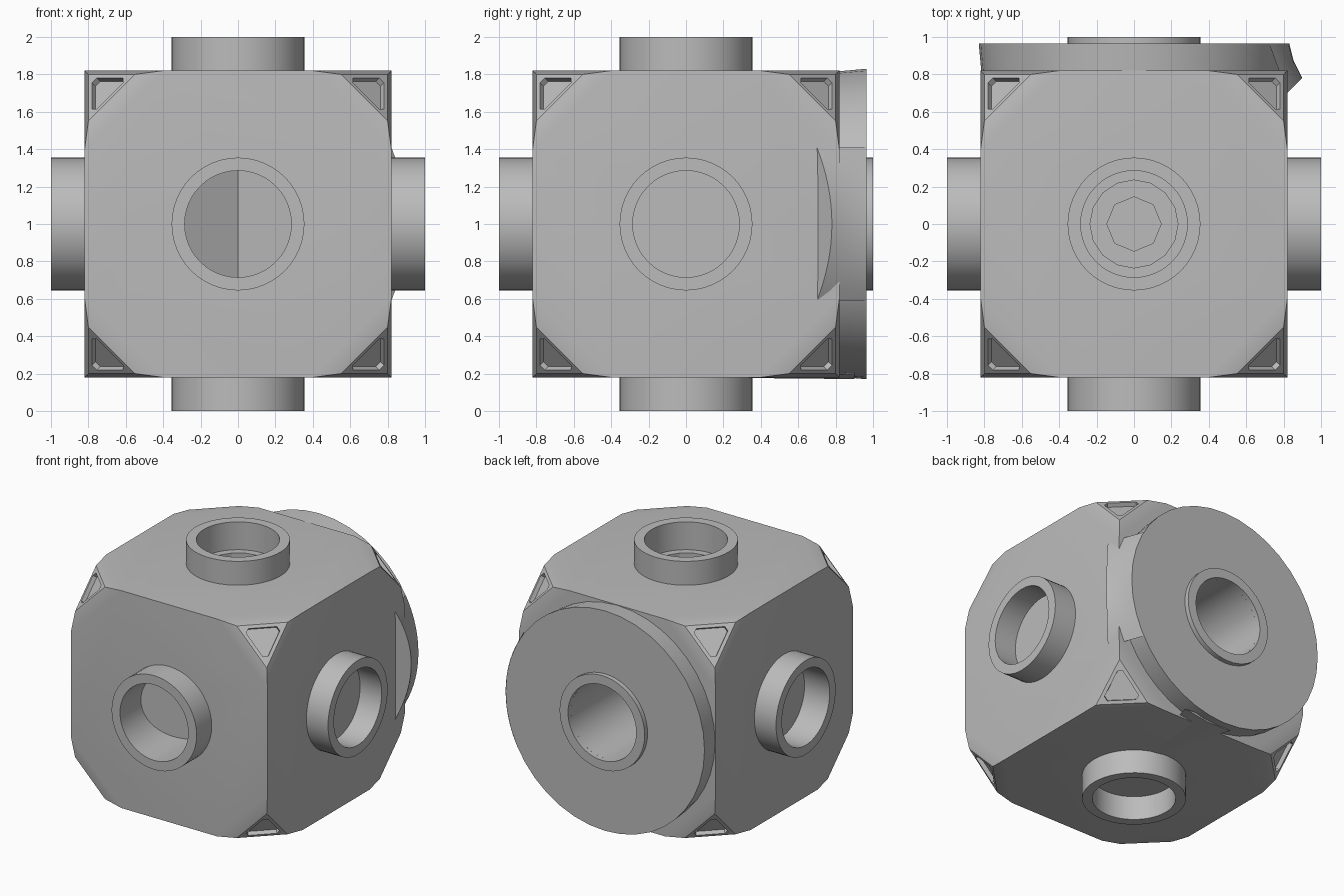
import bpy, bmesh, math
from itertools import product, permutations
from mathutils import Vector, Matrix

if "Cube" in bpy.data.objects:
    bpy.data.objects.remove(bpy.data.objects["Cube"])

grey = bpy.data.materials.new("plain grey")
grey.diffuse_color = (0.5, 0.5, 0.5, 1)
grey.use_nodes = True
grey.node_tree.nodes["Principled BSDF"].inputs["Base Color"].default_value = grey.diffuse_color
CENTRE = Vector((0, 0, 1))
SIDES = {"front": (0, -1, 0), "back": (0, 1, 0), "right": (1, 0, 0),
         "left": (-1, 0, 0), "top": (0, 0, 1), "bottom": (0, 0, -1)}


def finish(bm, name, smooth=True):
    bmesh.ops.recalc_face_normals(bm, faces=bm.faces[:])
    bmesh.ops.translate(bm, verts=bm.verts[:], vec=CENTRE)
    me = bpy.data.meshes.new(name)
    bm.to_mesh(me)
    bm.free()
    me.materials.append(grey)
    ob = bpy.data.objects.new(name, me)
    bpy.context.collection.objects.link(ob)
    if smooth:
        shade(ob)
    return ob


def shade(ob):
    bpy.ops.object.select_all(action='DESELECT')
    ob.select_set(True)
    bpy.context.view_layer.objects.active = ob
    bpy.ops.object.shade_smooth_by_angle(angle=math.radians(20))


def turn(side):
    d = Vector(SIDES[side])
    if side == "bottom":
        return Matrix.Rotation(math.pi, 4, 'X')
    return Vector((0, 0, 1)).rotation_difference(d).to_matrix().to_4x4()


def ring(name, side, r_in, r_out, h0, h1, n=48, r_top=None):
    """Tube with a rectangular section, standing out along one side."""
    bm = bmesh.new()
    prof = [(r_in, h0), (r_out, h0), (r_top or r_out, h1), (r_in, h1)]
    rows = [[bm.verts.new((r * math.cos(2 * math.pi * i / n), r * math.sin(2 * math.pi * i / n), h))
             for r, h in prof] for i in range(n)]
    for i in range(n):
        a, b = rows[i], rows[(i + 1) % n]
        for j in range(4):
            bm.faces.new((a[j], b[j], b[(j + 1) % 4], a[(j + 1) % 4]))
    bm.transform(turn(side))
    return finish(bm, name)


def cut(target, bm):
    """Subtract a closed mesh from the target and drop the cutter."""
    cutter = finish(bm, "cutter", False)
    cutter.hide_render = True
    m = target.modifiers.new("cut", 'BOOLEAN')
    m.operation, m.solver, m.object = 'DIFFERENCE', 'EXACT', cutter
    bpy.context.view_layer.objects.active = target
    bpy.ops.object.modifier_apply(modifier=m.name)
    bpy.data.objects.remove(cutter)


def bore(target, side, r, h0, h1, n=48, groove=0):
    bm = bmesh.new()
    bmesh.ops.create_cone(bm, cap_ends=True, segments=n, radius1=r, radius2=r, depth=h1 - h0)
    bmesh.ops.translate(bm, verts=bm.verts[:], vec=(0, 0, (h0 + h1) / 2))
    if groove:  # floor folded into a V
        bmesh.ops.bisect_plane(bm, geom=bm.verts[:] + bm.edges[:] + bm.faces[:],
                               plane_co=(0, 0, 0), plane_no=(1, 0, 0))
        for v in bm.verts:
            if v.co.z < h0 + 0.01:
                v.co.z += groove * abs(v.co.x)
    bm.transform(turn(side))
    cut(target, bm)


# body: cube whose corners are cut by three shallow facets and one corner facet
bm = bmesh.new()
bmesh.ops.create_cube(bm, size=1.64)
K = 0.154
planes = []
for s in product((-1, 1), repeat=3):
    for a in range(3):
        n = Vector([s[i] * (1 if i == a else K) for i in range(3)])
        planes.append((n, 0.82 + 1.22 * K))
for s in product((-1, 1), repeat=3):
    planes.append((Vector(s), 2.15))
for n, c in planes:
    res = bmesh.ops.bisect_plane(bm, geom=bm.verts[:] + bm.edges[:] + bm.faces[:], dist=1e-5,
                                 plane_co=n * c / n.length_squared, plane_no=n, clear_outer=True)
    edges = [e for e in bm.edges if e.is_boundary]
    if edges:
        bmesh.ops.holes_fill(bm, edges=edges, sides=0)
body = finish(bm, "body", False)

# corner pockets: blunted triangles sunk into the corner facets
for s in product((-1, 1), repeat=3):
    bm = bmesh.new()
    for p in permutations((0.78, 0.755, 0.615)):
        for off in (-0.018, 0.05):
            bm.verts.new([s[i] * (p[i] + off) for i in range(3)])
    bmesh.ops.convex_hull(bm, input=bm.verts[:])
    cut(body, bm)

# plain bores on the front, right and back
bore(body, "front", 0.285, 0.58, 1.0, groove=0.6)
bore(body, "right", 0.285, 0.6, 1.0)
bore(body, "back", 0.285, 0.3, 1.1)
# stepped sockets on the top, bottom and left
for side in ("top", "bottom", "left"):
    bore(body, side, 0.285, 0.79, 1.0)
    bore(body, side, 0.235, 0.72, 0.9, n=16)
    bore(body, side, 0.145, 0.4, 0.9, n=8)
shade(body)

# collars around every opening
for side in SIDES:
    ring(side + "_collar", side, 0.285, 0.355, 0.78, 1.0)

# large back disc
ring("back_disc", "back", 0.285, 0.815, 0.8, 0.965, n=40, r_top=0.83)

# flared lip where the disc runs over the right side
bm = bmesh.new()
N = 16
rows = []
for i in range(N + 1):
    t = 2 * i / N - 1
    z, q = 0.41 * t, 1 - t * t
    rim = math.sqrt(0.83 ** 2 - z * z)
    ridge = Vector((0.82 + 0.08 * q, 0.70 + 0.08 * q, z))
    edge = Vector((rim, 0.965, z))
    mid = (ridge + edge) / 2 - Vector((0.012 * q, 0, 0))
    rows.append([bm.verts.new(p) for p in ((0.815, 0.70, z), ridge, mid, edge)])
for a, b in zip(rows, rows[1:]):
    for j in range(3):
        bm.faces.new((a[j], b[j], b[j + 1], a[j + 1]))
bmesh.ops.remove_doubles(bm, verts=bm.verts[:], dist=1e-5)
finish(bm, "flared_lip")

# thin sloping lip under the disc
bm = bmesh.new()
pts = [(x, y, z) for x, y, z in ((0.1, 0.2, -0.822), (0.3, 0.9, -0.80), (-0.1, 0.9, -0.825),
                                 (0.1, 0.9, -0.829), (0.1, 0.9, -0.79))]
for p in pts:
    bm.verts.new(p)
bmesh.ops.convex_hull(bm, input=bm.verts[:])
finish(bm, "under_lip")
